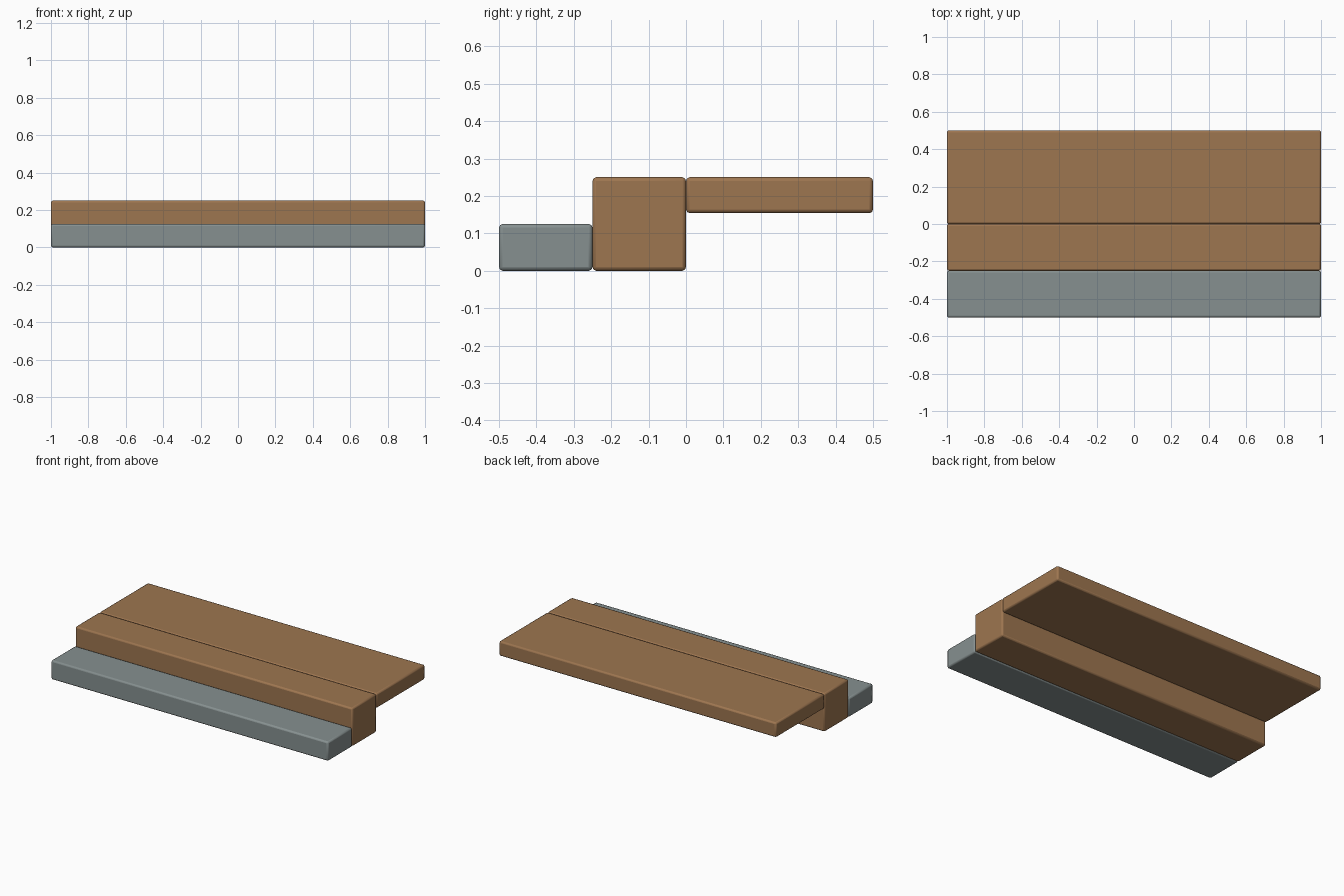
import bpy

if "Cube" in bpy.data.objects:
    bpy.data.objects.remove(bpy.data.objects["Cube"])

BEVEL = 0.01

wood = bpy.data.materials.new("wood_brown")
wood.diffuse_color = (0.34, 0.18, 0.08, 1.0)
wood.use_nodes = True
wood.node_tree.nodes["Principled BSDF"].inputs["Base Color"].default_value = wood.diffuse_color
stone = bpy.data.materials.new("stone_grey")
stone.diffuse_color = (0.24, 0.28, 0.28, 1.0)
stone.use_nodes = True
stone.node_tree.nodes["Principled BSDF"].inputs["Base Color"].default_value = stone.diffuse_color


def block(name, y0, y1, z0, z1, material):
    """Full-width box with softly rounded edges."""
    bpy.ops.mesh.primitive_cube_add(size=1, location=(0, (y0 + y1) / 2, (z0 + z1) / 2))
    ob = bpy.context.object
    ob.name = name
    ob.scale = (2.0, y1 - y0, z1 - z0)
    bpy.ops.object.transform_apply(location=False, rotation=False, scale=True)
    ob.data.materials.append(material)
    bevel = ob.modifiers.new("rounded_edges", 'BEVEL')
    bevel.width = BEVEL
    bevel.segments = 2
    bpy.ops.object.shade_smooth_by_angle()
    return ob


# low grey step at the front
block("front_step", -0.5, -0.25, 0.0, 0.125, stone)
# tall wooden beam in the middle
block("edge_beam", -0.25, 0.0, 0.0, 0.25, wood)
# thin wooden deck overhanging at the back
block("deck_slab", 0.0, 0.5, 0.154, 0.25, wood)
